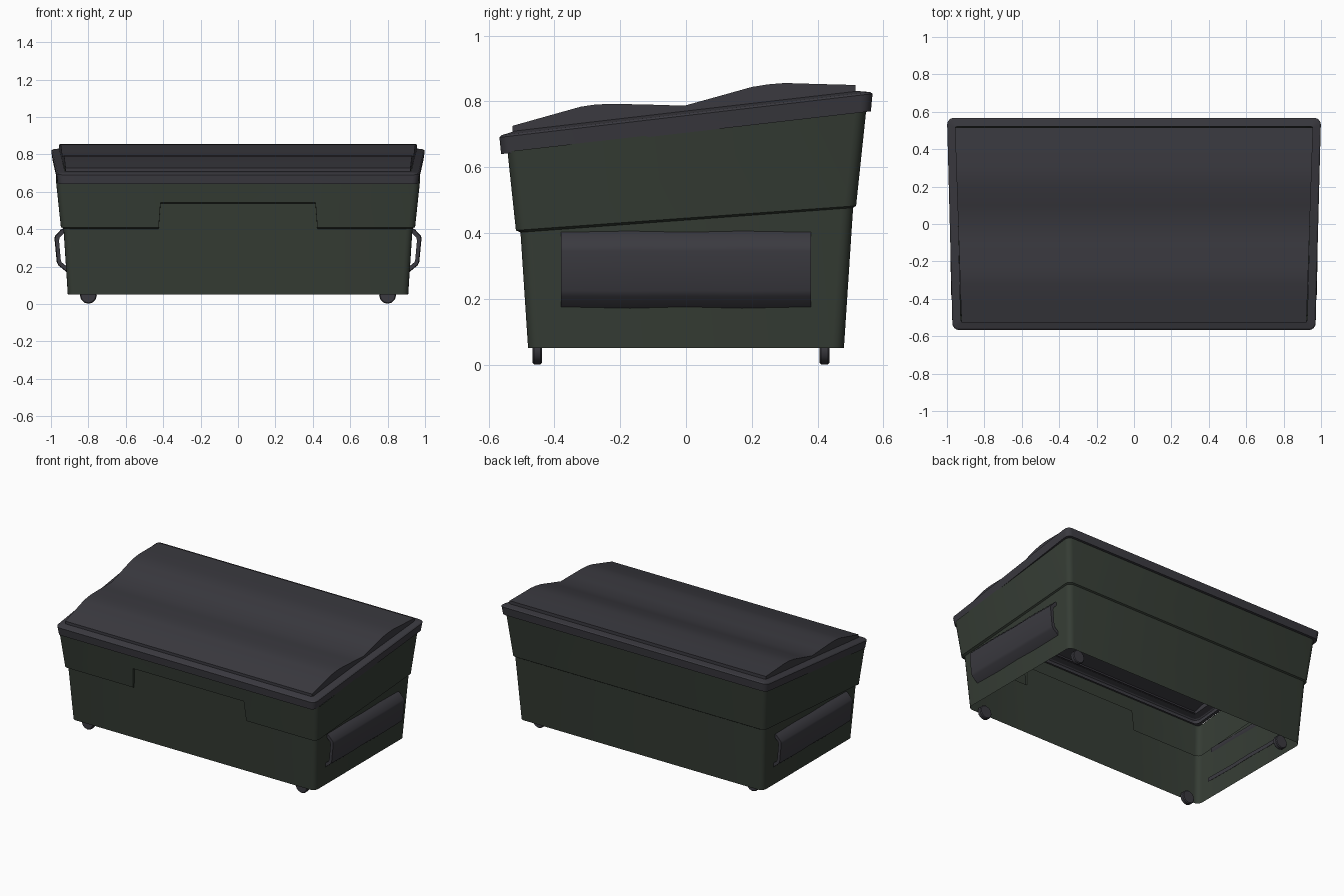
import bpy, bmesh, math

if "Cube" in bpy.data.objects:
    bpy.data.objects.remove(bpy.data.objects["Cube"])


def material(name, rgb):
    m = bpy.data.materials.new(name)
    m.diffuse_color = (*rgb, 1)
    m.use_nodes = True
    m.node_tree.nodes["Principled BSDF"].inputs["Base Color"].default_value = m.diffuse_color
    return m


GREEN = material("dark green paint", (0.036, 0.046, 0.035))
GREY = material("charcoal plastic", (0.043, 0.042, 0.051))


def make(name, verts, faces, mat, angle=35, closed=False):
    me = bpy.data.meshes.new(name)
    me.from_pydata(verts, [], faces)
    if closed:
        bm = bmesh.new()
        bm.from_mesh(me)
        bmesh.ops.recalc_face_normals(bm, faces=bm.faces)
        bm.to_mesh(me)
        bm.free()
    me.polygons.foreach_set("use_smooth", [True] * len(me.polygons))
    me.set_sharp_from_angle(angle=math.radians(angle))
    me.materials.append(mat)
    ob = bpy.data.objects.new(name, me)
    bpy.context.collection.objects.link(ob)
    return ob


def rounded(hx, hy, r, seg=4):
    """Counter-clockwise rounded rectangle starting at the front right corner."""
    pts = []
    for k, (sx, sy) in enumerate([(1, -1), (1, 1), (-1, 1), (-1, -1)]):
        for i in range(seg + 1):
            a = math.radians(-90 + 90 * k + 90 * i / seg)
            pts.append((sx * (hx - r) + r * math.cos(a), sy * (hy - r) + r * math.sin(a)))
    return pts


def loft(rings):
    """Side faces between equal-length closed rings."""
    n = len(rings[0])
    verts = [p for ring in rings for p in ring]
    faces = [(k * n + i, k * n + (i + 1) % n, (k + 1) * n + (i + 1) % n, (k + 1) * n + i)
             for k in range(len(rings) - 1) for i in range(n)]
    return verts, faces


# Body: open shell with an outward step that jumps up around a front panel
NOTCH = [-0.424, -0.414, 0.414, 0.424]
COUNT = len(rounded(1, 1, 0.04)) + 4


def body_point(i, g):
    """Perimeter point i with the outline grown by g."""
    corners = rounded(0.91 + g, 0.48 + g, 0.035)
    if i < len(corners):
        return corners[i]
    return NOTCH[i - len(corners)], -0.48 - g


rings = [[], [], [], []]
for i in range(COUNT):
    x, y = body_point(i, 0)
    base = 0.4425 + 0.0722 * y * 1.08
    inside = i in (COUNT - 3, COUNT - 2)
    step = 0.54 if inside else base
    top = 0.71 + 0.1156 * y * 1.13
    rings[0].append((x, y, 0.05))
    rings[1].append((*body_point(i, 0.065 * (step - 0.05)), step - 0.003))
    rings[2].append((*body_point(i, 0.037 + 0.105 * (step - base)), step + 0.003))
    rings[3].append((*body_point(i, 0.037 + 0.105 * (top - base)), top))
make("bin_body", *loft(rings), GREEN)


# Lid rim: sloped skirt and lip, slightly wider at the back
def lid_ring(hx, hy, z, slope, r):
    return [(x * (1 + 0.015 * y / hy), y, z + slope * y) for x, y in rounded(hx, hy, r)]


make("lid_rim", *loft([
    lid_ring(0.955, 0.53, 0.705, 0.1156, 0.03),
    lid_ring(0.977, 0.562, 0.705, 0.1156, 0.035),
    lid_ring(0.985, 0.567, 0.757, 0.117, 0.035),
    lid_ring(0.978, 0.56, 0.763, 0.117, 0.03),
    lid_ring(0.94, 0.52, 0.771, 0.117, 0.005)]), GREY, 25)

# Lid top: raised wavy panel, hollow underneath
wave = [(-0.527, 0.726), (-0.42, 0.756), (-0.32, 0.784), (-0.28, 0.79), (-0.23, 0.793),
        (-0.1, 0.79), (-0.005, 0.787), (0.1, 0.816), (0.2, 0.844), (0.25, 0.852),
        (0.3, 0.856), (0.4, 0.853), (0.515, 0.85)]
verts, faces = [], []
for y, z in wave:
    hx = 0.94 + 0.034 * y
    low = 0.768 + 0.117 * y
    verts += [(-hx, y, low), (-hx, y, z), (hx, y, z), (hx, y, low)]
for k in range(len(wave) - 1):
    for j in range(3):
        a = 4 * k + j
        faces.append((a, a + 1, a + 5, a + 4)[::-1])
e = 4 * (len(wave) - 1)
faces += [(3, 2, 1, 0), (e, e + 1, e + 2, e + 3)]
make("lid_panel", verts, faces, GREY, 35)

# Fork sleeves: bent channels with open ends on both sides
outer = [(0.926, 0.407), (0.945, 0.395), (0.976, 0.362), (0.978, 0.345), (0.966, 0.225),
         (0.958, 0.208), (0.905, 0.165)]
inner = [(0.905, 0.192), (0.941, 0.221), (0.947, 0.23), (0.957, 0.34), (0.953, 0.355), (0.926, 0.384)]
section = outer + inner
for s, side in ((1, "right"), (-1, "left")):
    rings = []
    for y, grow in ((-0.38, 0), (-0.17, 0.003), (0, 0), (0.17, 0.003), (0.38, 0)):
        rings.append([(s * (x + grow), y, z + (z - 0.285) * grow * 5) for x, z in section])
    verts, faces = loft(rings)
    n, m = len(section), len(outer)
    # end caps as a strip of quads between outer and inner bends
    for o in (0, 4 * n):
        for i in range(m - 1):
            q = [o + i, o + i + 1, o + n - 2 - i + (0 if i < m - 1 else 1), o + n - 1 - i]
            if i == m - 2:
                q = [o + i, o + i + 1, o + n - 1 - i]
            faces.append(tuple(q))
    make(side + "_fork_sleeve", verts, faces, GREY, 50, True)

# Wheels: four small discs under the corners
for s, side in ((1, "right"), (-1, "left")):
    for y, end in ((-0.452, "front"), (0.421, "back")):
        rings = []
        for dy, r in ((-0.015, 0.04), (-0.01, 0.045), (0.01, 0.045), (0.015, 0.04)):
            rings.append([(s * 0.8 + r * math.cos(math.tau * i / 12), y + dy,
                           0.046 + r * math.sin(math.tau * i / 12)) for i in range(12)])
        verts, faces = loft(rings)
        faces += [tuple(range(12)), tuple(range(36, 48))]
        make(end + "_" + side + "_wheel", verts, faces, GREY, 35, True)
